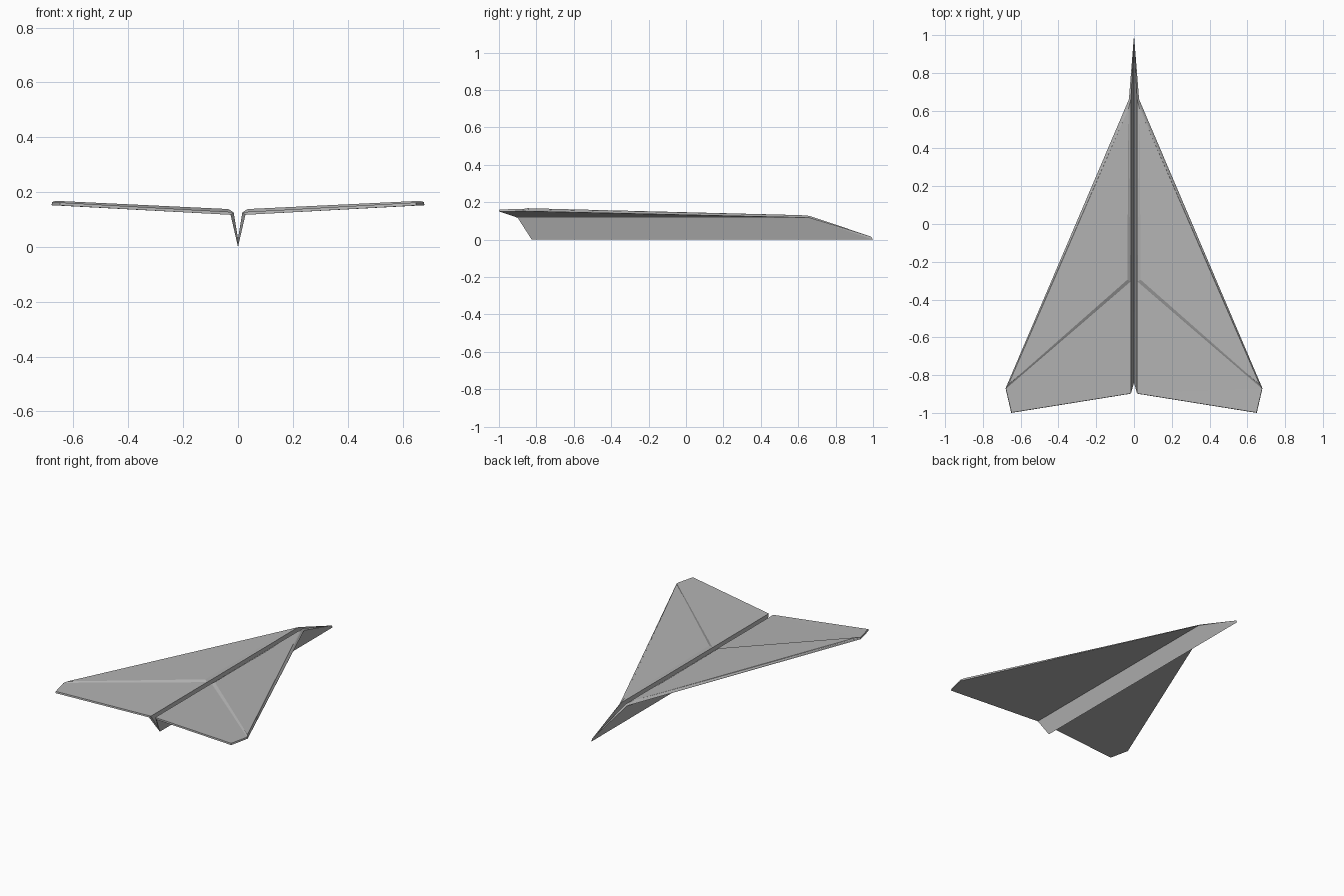
import bpy
import bmesh

cube = bpy.data.objects.get("Cube")
if cube:
    bpy.data.objects.remove(cube, do_unlink=True)

paper = bpy.data.materials.new("paper_grey")
paper.use_nodes = True
colour = (0.45, 0.45, 0.45, 1)
paper.diffuse_color = colour
paper.node_tree.nodes["Principled BSDF"].inputs["Base Color"].default_value = colour


def folded_sheet(name, lower, upper):
    """Join two matching outlines into a thin solid, mirrored left to right."""
    bm = bmesh.new()
    low = [bm.verts.new(p) for p in lower]
    top = [bm.verts.new(p) for p in upper]
    bm.faces.new(low)
    bm.faces.new(top)
    n = len(low)
    for i in range(n):
        j = (i + 1) % n
        bm.faces.new((low[i], low[j], top[j], top[i]))
    bmesh.ops.recalc_face_normals(bm, faces=bm.faces[:])
    # Drop faces lying on the centre plane so both halves join cleanly
    inner = [f for f in bm.faces if all(abs(v.co.x) < 1e-5 for v in f.verts)]
    bmesh.ops.delete(bm, geom=inner, context='FACES')
    # Triangulate so slightly twisted panels stay crisp
    bmesh.ops.triangulate(bm, faces=bm.faces[:])
    mesh = bpy.data.meshes.new(name)
    bm.to_mesh(mesh)
    bm.free()
    mesh.materials.append(paper)
    obj = bpy.data.objects.new(name, mesh)
    bpy.context.collection.objects.link(obj)
    mirror = obj.modifiers.new("Mirror", 'MIRROR')
    mirror.merge_threshold = 0.0005
    return obj


# V-shaped keel: outer wall, then inner wall
folded_sheet(
    "keel",
    [(0, -0.825, 0), (0, 1, 0), (0.027, 0.66, 0.117), (0.027, -0.9, 0.117)],
    [(0, -0.84, 0.03), (0, 0.99, 0.016), (0.016, 0.66, 0.127), (0.016, -0.897, 0.127)])

# Wings: single sheet from nose to tail
folded_sheet(
    "wings",
    [(0.027, 0.66, 0.117), (0.68, -0.87, 0.152), (0.65, -1, 0.151), (0.027, -0.9, 0.117)],
    [(0.016, 0.66, 0.127), (0.678, -0.872, 0.163), (0.648, -0.998, 0.162), (0.016, -0.897, 0.127)])

# Folded-over layer on the front of each wing, with a sloped rear crease
folded_sheet(
    "wing_folds",
    [(0.016, 0.66, 0.127), (0.678, -0.872, 0.163), (0.018, -0.305, 0.127)],
    [(0.03, 0.61, 0.131), (0.665, -0.85, 0.168), (0.035, -0.295, 0.138)])
